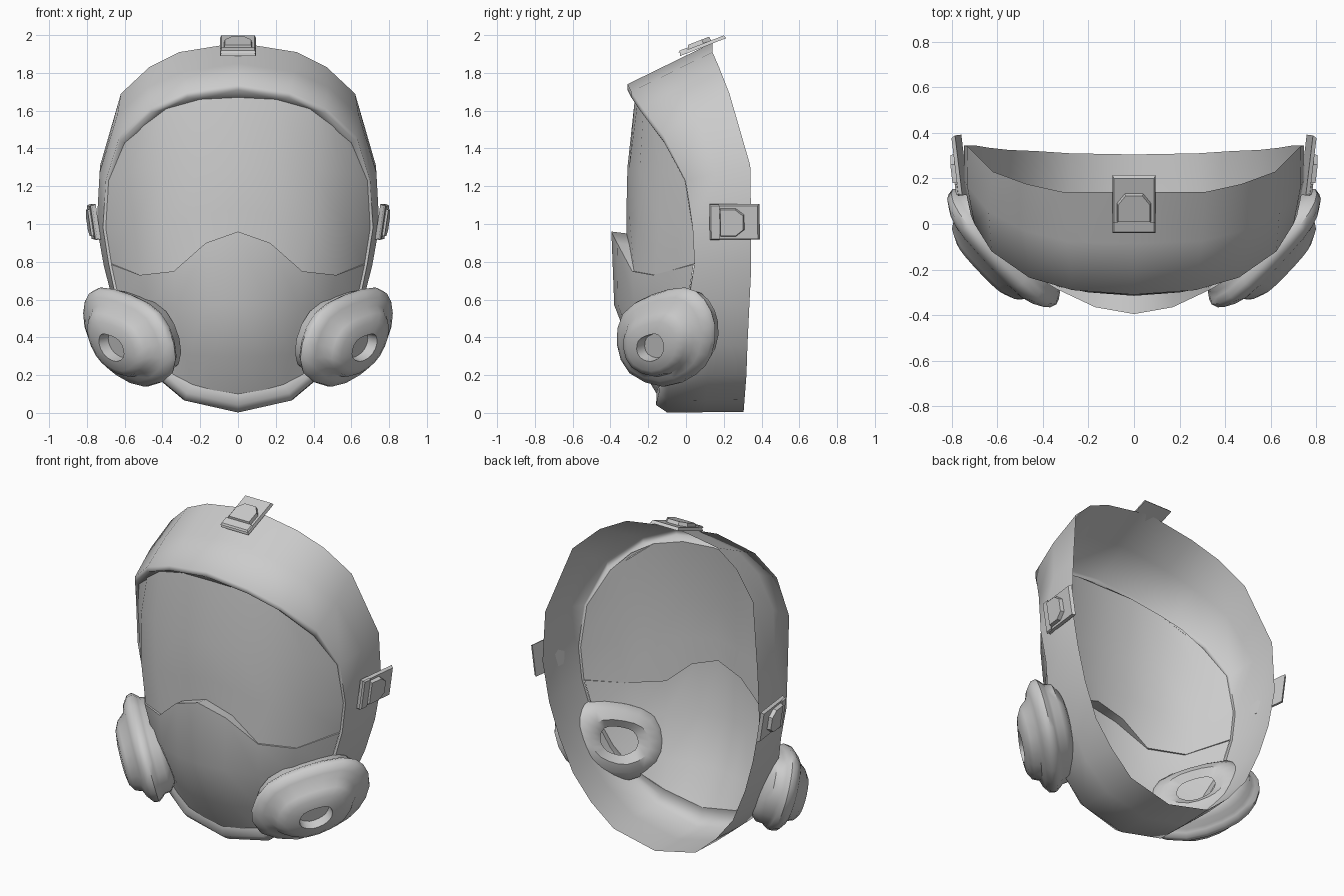
import bpy, bmesh
from mathutils import Vector, Matrix

if "Cube" in bpy.data.objects:
    bpy.data.objects.remove(bpy.data.objects["Cube"])


def finish(name, bm, mirror=True, angle=0.6):
    bmesh.ops.recalc_face_normals(bm, faces=bm.faces)
    me = bpy.data.meshes.new(name)
    bm.to_mesh(me)
    bm.free()
    ob = bpy.data.objects.new(name, me)
    bpy.context.collection.objects.link(ob)
    if mirror:
        m = ob.modifiers.new("Mirror", 'MIRROR')
        m.use_clip = True
        m.merge_threshold = 0.001
    bpy.ops.object.select_all(action='DESELECT')
    ob.select_set(True)
    bpy.context.view_layer.objects.active = ob
    bpy.ops.object.shade_smooth_by_angle(angle=angle)
    return ob


def loft(bm, rows, closed=False):
    vs = [[bm.verts.new(p) for p in r] for r in rows]
    n = len(rows[0])
    for a, b in zip(vs, vs[1:]):
        for i in range(n if closed else n - 1):
            j = (i + 1) % n
            bm.faces.new((a[i], a[j], b[j], b[i]))
    return vs


# Clear visor, right half, rows from brow to nose cup
visor = [
    [(0, -.27, 1.67), (.2, -.255, 1.66), (.38, -.225, 1.61), (.5, -.175, 1.54), (.6, -.115, 1.43)],
    [(0, -.31, 1.3), (.2, -.3, 1.3), (.4, -.245, 1.29), (.57, -.135, 1.27), (.685, -.005, 1.23)],
    [(0, -.315, 1.08), (.2, -.3, 1.05), (.39, -.25, 1.0), (.57, -.14, .98), (.7, .035, .98)],
    [(0, -.315, .95), (.17, -.3, .89), (.33, -.275, .75), (.52, -.165, .73), (.67, .045, .79)],
]
bm = bmesh.new()
loft(bm, visor)
finish("visor", bm)

# Nose cup, starting with a small ledge in front of the visor
cup = [
    visor[3],
    [(0, -.395, .96), (.17, -.365, .9), (.34, -.285, .75), (.52, -.175, .73), (.67, .04, .785)],
    [(0, -.38, .57), (.16, -.36, .57), (.33, -.275, .55), (.48, -.155, .55), (.63, .01, .6)],
    [(0, -.275, .3), (.15, -.255, .3), (.28, -.2, .31), (.4, -.12, .33), (.53, -.04, .39)],
    [(0, -.155, .1), (.13, -.15, .12), (.24, -.14, .15), (.34, -.11, .2), (.43, -.08, .26)],
]
bm = bmesh.new()
loft(bm, cup)
finish("nose_cup", bm)

# Face frame: back rim, front edge, lip, and inner edge meeting visor and cup
back = [(0, .14, 1.96), (.31, .14, 1.91), (.47, .175, 1.83), (.62, .23, 1.69),
        (.73, .34, 1.31), (.745, .345, 1.0), (.7, .345, .76), (.64, .335, .56),
        (.55, .325, .35), (.43, .32, .2), (.28, .31, .07), (0, .305, .005)]
front = [(0, -.31, 1.74), (.27, -.29, 1.7), (.46, -.235, 1.62), (.625, -.12, 1.47),
         (.7, 0, 1.23), (.715, .035, .98), (.685, .045, .79), (.645, .015, .6),
         (.55, -.04, .37), (.45, -.085, .21), (.28, -.1, .065), (0, -.1, .002)]
inner = visor[0][:3] + [r[4] for r in visor] \
    + [r[4] for r in cup[2:]] + [cup[4][2], cup[4][0]]
middle, lip = [], []
for i, (a, b, c) in enumerate(zip(back, front, inner)):
    a, b, c = Vector(a), Vector(b), Vector(c)
    p = (a + b) / 2
    p.x *= 1.025
    middle.append(p)
    if i < 4:                       # overhanging brow
        lip.append(b + Vector((0, 0, -.03)))
    elif i > 8:                     # rounded chin
        lip.append(Vector((b.x * .97, c.y - .004, b.z + .04)))
    else:
        lip.append(b.lerp(c, .5))
bm = bmesh.new()
loft(bm, [back, middle, front, lip, inner])
finish("face_frame", bm, angle=1.2)

# Filter canisters: one irregular outline lofted along the tilted axis
outline = [Vector(p) for p in [(.18, .265), (-.06, .225), (-.26, .13), (-.335, -.04), (-.28, -.2),
                               (-.06, -.275), (.16, -.21), (.29, -.1), (.345, .06), (.3, .2)]]
smooth = []
k = len(outline)
for i in range(k):
    p0, p1, p2, p3 = (outline[(i + d) % k] for d in (-1, 0, 1, 2))
    smooth += [p1, (p1 + p2) * .5625 - (p0 + p3) * .0625]
n = Vector((.75, -.63, -.25)).normalized()
u = Vector((.64, .766, 0)).normalized()
v = n.cross(u)
if v.z < 0:
    v = -v
centre = Vector((.585, -.12, .4))
steps = [(.32, -.14, 0), (.5, -.17, 0), (.7, -.15, 0), (.87, -.11, 0), (.89, -.07, 0),
         (.94, -.055, 0), (1, -.03, 0), (.98, 0, 0), (.85, .03, 0), (.72, .045, -.005),
         (.64, .085, -.015), (.5, .11, -.02), (.28, .12, -.025), (.26, .06, -.025)]
bm = bmesh.new()
rings = loft(bm, [[centre + u * (p.x * s) + v * (p.y * s + dv) + n * d for p in smooth]
                  for s, d, dv in steps], closed=True)
bm.faces.new(rings[-1])
finish("filter_canisters", bm, angle=0.8)


# Strap buckles: plate, front bar and raised tongue
def prism(bm, pts, z0, z1, mat):
    lo = [bm.verts.new(mat @ Vector((x, y, z0))) for x, y in pts]
    hi = [bm.verts.new(mat @ Vector((x * .93, y * .93, z1))) for x, y in pts]
    bm.faces.new(lo)
    bm.faces.new(hi)
    for i in range(len(pts)):
        j = (i + 1) % len(pts)
        bm.faces.new((lo[i], lo[j], hi[j], hi[i]))


def buckle(name, mat, mirror):
    bm = bmesh.new()
    prism(bm, [(-.095, -.13), (.095, -.13), (.095, .135), (-.095, .135)], -.01, .008, mat)
    prism(bm, [(-.095, -.13), (.095, -.13), (.095, -.08), (-.095, -.08)], .008, .018, mat)
    prism(bm, [(-.075, -.075), (.075, -.075), (.075, .01), (.04, .055),
               (-.04, .055), (-.075, .01)], .006, .03, mat)
    finish(name, bm, mirror)


buckle("top_buckle", Matrix.Translation((0, .085, 1.945)) @ Matrix.Rotation(.37, 4, 'X'), False)
y = Vector((.12, 1, 0)).normalized()
z = Vector((1, -.12, -.15)).normalized()
x = y.cross(z).normalized()
z = x.cross(y)
rot = Matrix((x, y, z)).transposed().to_4x4()
buckle("side_buckles", Matrix.Translation((.765, .255, 1.01)) @ rot, True)
